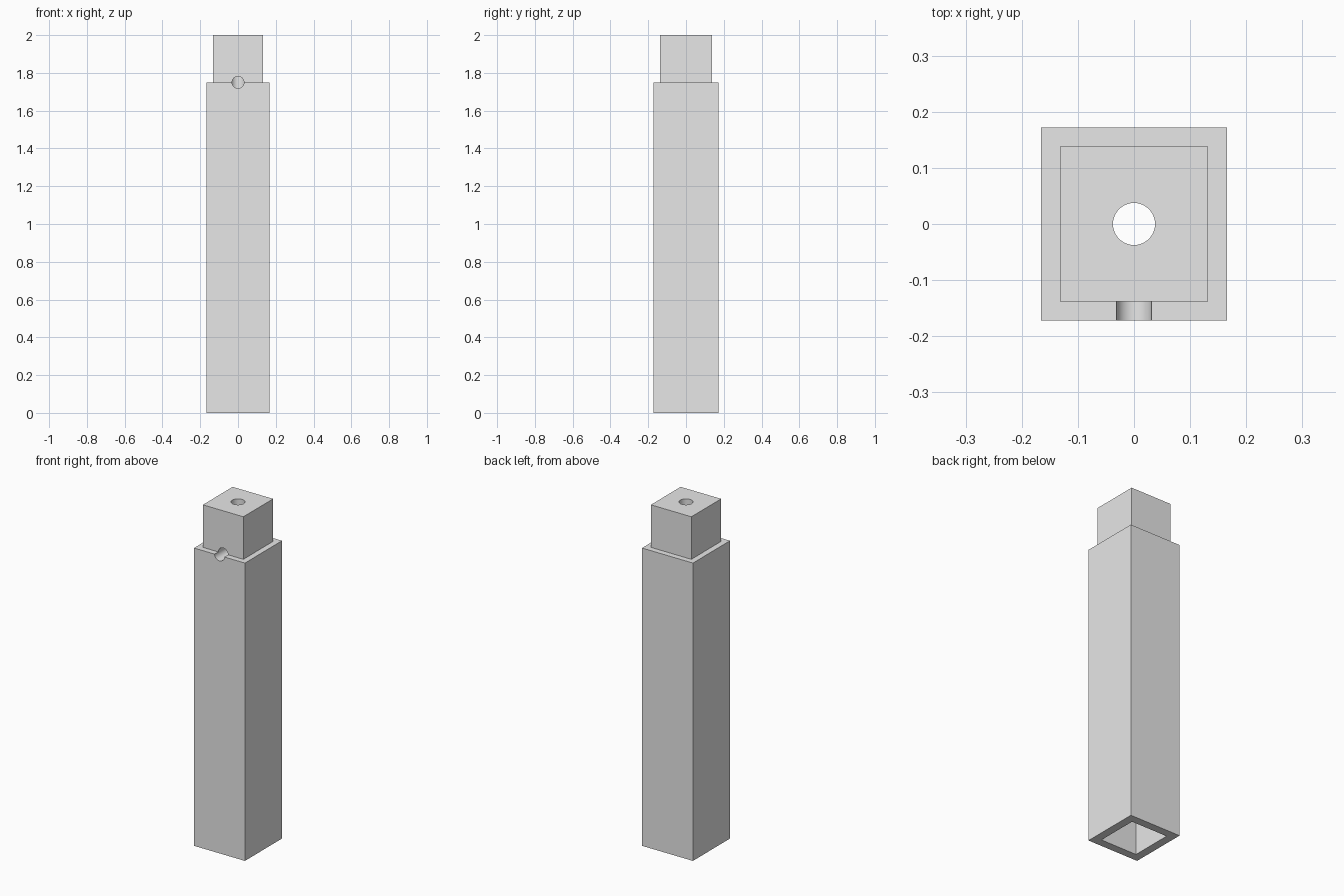
import bpy, bmesh
from math import pi, radians
from mathutils import Matrix, Vector

cube = bpy.data.objects.get("Cube")
if cube:
    bpy.data.objects.remove(cube, do_unlink=True)

WIDTH, DEPTH = 0.331, 0.344      # post section
SHOULDER, TOP = 1.75, 2.0        # heights of post shoulder and tenon top
RIM = 0.048                      # shoulder width around the tenon
BORE_R, SIDE_R = 0.0375, 0.0315  # centre bore and front hole radii

grey = bpy.data.materials.new("plain grey")
grey.use_nodes = True
grey.diffuse_color = (0.8, 0.8, 0.8, 1)
grey.node_tree.nodes["Principled BSDF"].inputs["Base Color"].default_value = (0.8, 0.8, 0.8, 1)


def finish(name, bm):
    mesh = bpy.data.meshes.new(name)
    bmesh.ops.recalc_face_normals(bm, faces=bm.faces)
    bm.to_mesh(mesh)
    bm.free()
    mesh.materials.append(grey)
    obj = bpy.data.objects.new(name, mesh)
    bpy.context.collection.objects.link(obj)
    return obj


def box(sx, sy, z0, z1):
    bm = bmesh.new()
    place = Matrix.Translation((0, 0, (z0 + z1) / 2)) @ Matrix.Diagonal((sx, sy, z1 - z0, 1))
    bmesh.ops.create_cube(bm, size=1, matrix=place)
    return bm


def rod(radius, length, matrix):
    bm = bmesh.new()
    bmesh.ops.create_cone(bm, cap_ends=True, segments=48, radius1=radius,
                          radius2=radius, depth=length, matrix=matrix)
    return bm


# Post with a stepped tenon raised from its top face
bm = box(WIDTH, DEPTH, 0, SHOULDER)
top = max(bm.faces, key=lambda f: f.calc_center_median().z)
bmesh.ops.inset_region(bm, faces=[top], thickness=RIM)
raised = bmesh.ops.extrude_face_region(bm, geom=[top])["geom"]
bmesh.ops.translate(bm, vec=Vector((0, 0, TOP - SHOULDER)),
                    verts=[v for v in raised if isinstance(v, bmesh.types.BMVert)])
if top.is_valid:
    bmesh.ops.delete(bm, geom=[top], context='FACES_ONLY')
post = finish("post", bm)

# Cutters: bottom socket, full-height bore, front hole reaching the bore
cutters = [
    finish("socket_cutter", box(WIDTH - 2 * RIM, DEPTH - 2 * RIM, -0.1, TOP - SHOULDER)),
    finish("bore_cutter", rod(BORE_R, 3, Matrix.Translation((0, 0, 1)))),
    finish("front_hole_cutter", rod(SIDE_R, 0.4, Matrix.Translation((0, -0.2, SHOULDER))
                                    @ Matrix.Rotation(pi / 2, 4, 'X'))),
]

bpy.ops.object.select_all(action='DESELECT')
post.select_set(True)
bpy.context.view_layer.objects.active = post
for cutter in cutters:
    cutter.hide_render = True
    mod = post.modifiers.new(cutter.name, 'BOOLEAN')
    mod.operation = 'DIFFERENCE'
    mod.solver = 'EXACT'
    mod.object = cutter
    bpy.ops.object.modifier_apply(modifier=mod.name)
    bpy.data.objects.remove(cutter, do_unlink=True)

# Round the hole walls, keep the edges sharp
bpy.ops.object.shade_smooth_by_angle(angle=radians(30))
